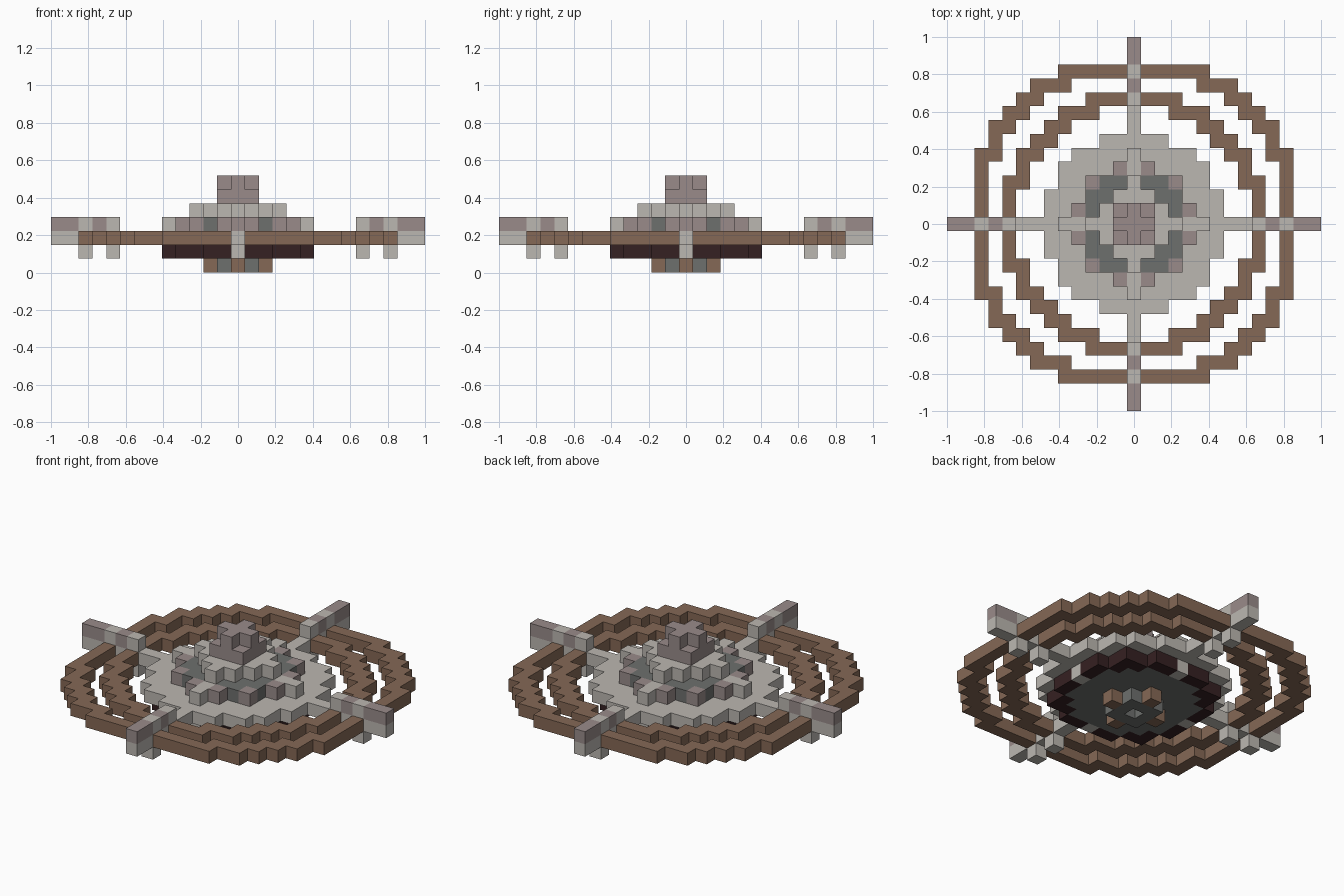
import bpy
import bmesh
from mathutils import Vector

cube = bpy.data.objects.get("Cube")
if cube:
    bpy.data.objects.remove(cube, do_unlink=True)

UNIT = 2 / 27  # edge of one block


def material(name, colour):
    m = bpy.data.materials.new(name)
    m.use_nodes = True
    m.diffuse_color = (*colour, 1)
    m.node_tree.nodes["Principled BSDF"].inputs["Base Color"].default_value = (*colour, 1)
    return m


LIGHT = material("light stone", (0.50, 0.475, 0.44))
BROWN = material("brown", (0.235, 0.14, 0.092))
MAUVE = material("mauve grey", (0.32, 0.26, 0.255))
DARK = material("dark grey", (0.155, 0.162, 0.155))
MAROON = material("dark maroon", (0.036, 0.015, 0.016))

parts = []
filled = set()


def part(name, mat, cells):
    """Claim blocks, mirrored over both axes and the diagonal."""
    own = set()
    for a, b, z in cells:
        for x, y in ((a, b), (b, a)):
            own |= {(sx * x, sy * y, z) for sx in (1, -1) for sy in (1, -1)}
    own -= filled
    filled.update(own)
    parts.append((name, mat, own))


def run(x, first, last, z):
    return [(x, y, z) for y in range(first, last + 1)]


def disc(widths, z):
    """Filled rows; widths[i] is the half width of row i."""
    return [c for i, w in enumerate(widths) for c in run(i, 0, w, z)]


# Arms with raised tips and small legs
part("arm_beams", LIGHT, [(x, 0, 2) for x in range(7, 14)])
part("arm_caps", MAUVE, [(x, 0, 3) for x in (10, 12, 13)])
part("arm_clamps", LIGHT, [(x, 0, z) for x in (9, 11) for z in (1, 3)])

# Two stepped rings
part("outer_ring", BROWN, run(11, 0, 5, 2) + run(10, 5, 7, 2) + run(9, 7, 8, 2) + [(8, 8, 2)])
part("inner_ring", BROWN, run(9, 0, 3, 2) + run(8, 3, 5, 2) + run(7, 5, 6, 2) + [(6, 6, 2)])

# Underside: foot, hub plate and rim
part("foot_studs", BROWN, [(2, 0, 0)])
part("foot_hub", DARK, [(1, 0, 0), (1, 1, 0)])
part("rim_blocks", LIGHT, [(5, 0, 1)])
part("hub_plate", DARK, disc((4, 4, 4, 3), 1))
part("hub_rim", MAROON, run(5, 1, 2, 1) + run(4, 3, 4, 1))

# Main deck
part("deck", LIGHT, disc((6, 6, 6, 5, 5, 4), 2))

# Raised ring of vents and studs on the deck
part("deck_ribs", LIGHT, [(4, 0, 3), (5, 0, 3)])
part("deck_studs", MAUVE, [(4, 1, 3), (3, 3, 3)])
part("deck_vents", DARK, [(3, 1, 3), (3, 2, 3), (2, 2, 3)])
part("mound_base", LIGHT, disc((3, 2, 1), 3))

# Stepped mound and turret
part("mound", LIGHT, disc((3, 2, 1), 4))
part("turret", MAUVE, disc((1, 1), 5))
part("turret_cross", MAUVE, [(0, 0, 6), (1, 0, 6)])


def build(name, mat, cells):
    """Make one mesh from the exposed block faces."""
    bm = bmesh.new()
    for cell in cells:
        centre = Vector(cell) + Vector((0, 0, 0.5))
        for axis in range(3):
            for sign in (-1, 1):
                n = Vector((0, 0, 0))
                n[axis] = sign
                if tuple(int(c + d) for c, d in zip(cell, n)) in filled:
                    continue
                u = Vector((0, 0, 0))
                u[(axis + 1) % 3] = 0.5
                v = n.cross(u)
                mid = centre + n * 0.5
                corners = (mid - u - v, mid + u - v, mid + u + v, mid - u + v)
                bm.faces.new([bm.verts.new(p * UNIT) for p in corners])
    bmesh.ops.remove_doubles(bm, verts=bm.verts, dist=UNIT / 100)
    mesh = bpy.data.meshes.new(name)
    bm.to_mesh(mesh)
    bm.free()
    mesh.materials.append(mat)
    bpy.context.collection.objects.link(bpy.data.objects.new(name, mesh))


for p in parts:
    build(*p)
